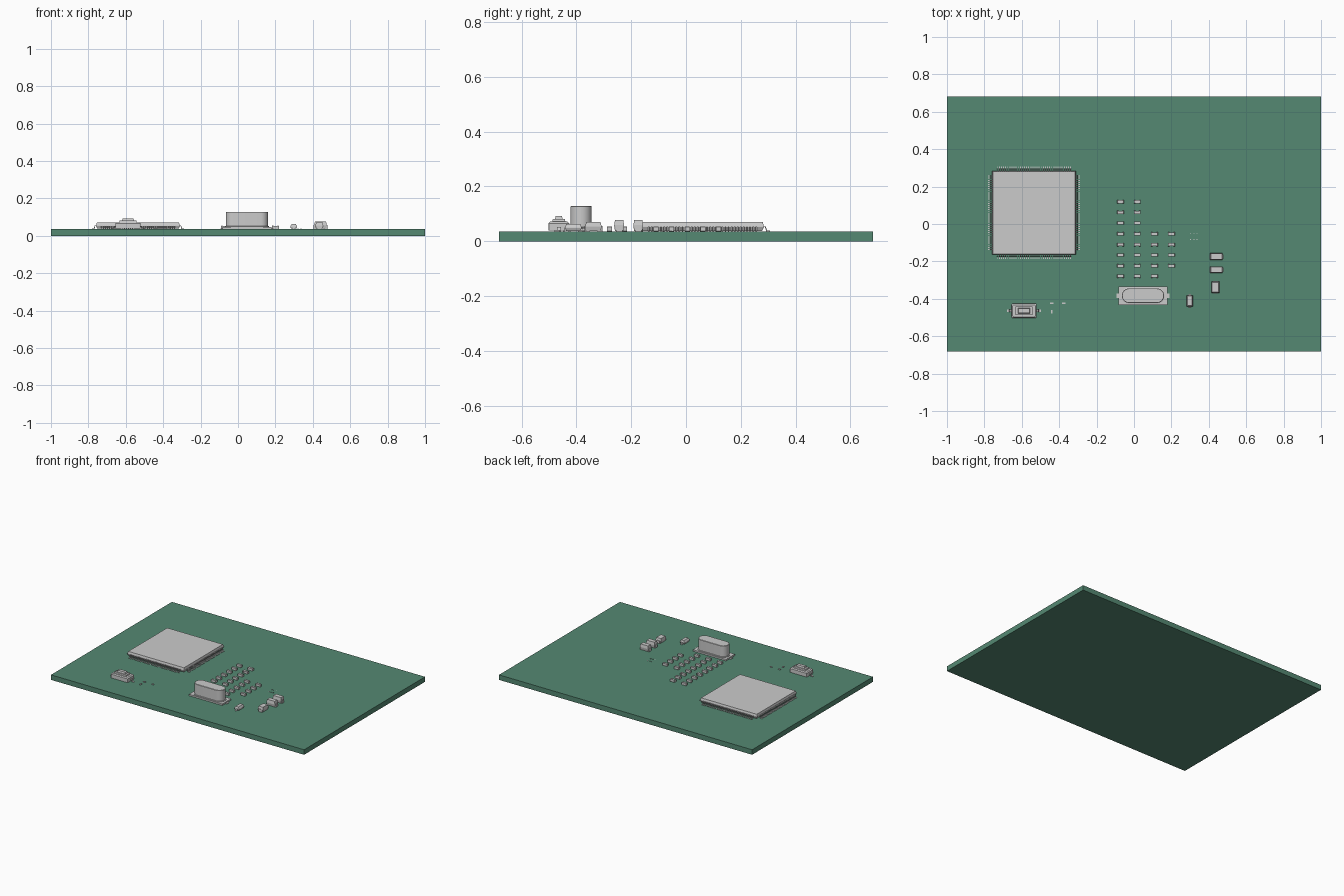
import bpy, bmesh, math

if "Cube" in bpy.data.objects:
    bpy.data.objects.remove(bpy.data.objects["Cube"])

T = 0.0357  # board thickness; every part sits on this height


def ring(hx, hy, r=0.0, n=5):
    """Rectangle outline, with rounded corners if r > 0."""
    if r <= 0:
        return [(hx, hy), (-hx, hy), (-hx, -hy), (hx, -hy)]
    pts = []
    for k, (sx, sy) in enumerate([(1, 1), (-1, 1), (-1, -1), (1, -1)]):
        for i in range(n + 1):
            a = (k + i / n) * math.pi / 2
            pts.append((sx * (hx - r) + r * math.cos(a), sy * (hy - r) + r * math.sin(a)))
    return pts


def stack(bm, levels, cx=0.0, cy=0.0, r=0.0, n=5):
    """Closed solid lofted through (half x, half y, z[, corner radius]) levels."""
    loops = []
    for lv in levels:
        rad = lv[3] if len(lv) > 3 else r
        loops.append([bm.verts.new((cx + x, cy + y, lv[2])) for x, y in ring(lv[0], lv[1], rad, n)])
    m = len(loops[0])
    for lo, hi in zip(loops, loops[1:]):
        for i in range(m):
            j = (i + 1) % m
            bm.faces.new((lo[i], lo[j], hi[j], hi[i]))
    bm.faces.new(loops[0][::-1])
    bm.faces.new(loops[-1])


def gull(bm, start, along, angle, width, reach, h, t):
    """Bent lead leaving the body at distance start, in direction angle."""
    prof = [(-0.004, h), (reach * 0.35, h), (reach * 0.55, t), (reach, t), (reach, 0),
            (reach * 0.42, 0), (reach * 0.22, h - t), (-0.004, h - t)]
    c, s = math.cos(angle), math.sin(angle)
    sides = []
    for w in (along - width / 2, along + width / 2):
        sides.append([bm.verts.new(((start + d) * c - w * s, (start + d) * s + w * c, z)) for d, z in prof])
    a, b = sides
    for i in range(8):
        j = (i + 1) % 8
        bm.faces.new((a[i], a[j], b[j], b[i]))
    bm.faces.new(a[::-1])
    bm.faces.new(b)


def mesh(name, bm):
    bmesh.ops.recalc_face_normals(bm, faces=bm.faces)
    me = bpy.data.meshes.new(name)
    bm.to_mesh(me)
    bm.free()
    return me


def place(name, me, x, y, z=T, rot=0.0):
    ob = bpy.data.objects.new(name, me)
    ob.location = (x, y, z)
    ob.rotation_euler.z = rot
    bpy.context.collection.objects.link(ob)
    return ob


# Circuit board
bm = bmesh.new()
stack(bm, [(1, 0.682, 0), (1, 0.682, T)])
board = place("board", mesh("board", bm), 0, 0, 0)
green = bpy.data.materials.new("board_green")
green.diffuse_color = (0.09, 0.25, 0.17, 1)
green.use_nodes = True
green.node_tree.nodes["Principled BSDF"].inputs["Base Color"].default_value = green.diffuse_color
board.data.materials.append(green)

# Large square chip: tapered body and 36 leads per side
CX, CY = -0.535, 0.06
bm = bmesh.new()
stack(bm, [(0.217, 0.217, 0.002), (0.224, 0.224, 0.016), (0.224, 0.224, 0.019), (0.220, 0.220, 0.034)])
place("processor_body", mesh("processor_body", bm), CX, CY)
bm = bmesh.new()
for side in range(4):
    for i in range(36):
        gull(bm, 0.223, (i - 17.5) * 0.0112, side * math.pi / 2, 0.005, 0.0235, 0.019, 0.003)
place("processor_leads", mesh("processor_leads", bm), CX, CY)


# Two-terminal chip parts: body between two slightly larger end caps
def chip_mesh(name, lx, ly, h, cap):
    bm = bmesh.new()
    e, b = lx / 2, lx * 0.03
    stack(bm, [(e - cap / 2, ly / 2 - 0.0008, 0.0008), (e - cap / 2, ly / 2 - 0.0008, h - 0.0008)])
    for s in (-1, 1):
        stack(bm, [(cap / 2 - b, ly / 2 - b, 0), (cap / 2, ly / 2, b),
                   (cap / 2, ly / 2, h - b), (cap / 2 - b, ly / 2 - b, h)], cx=s * (e - cap / 2))
    return mesh(name, bm)


small = chip_mesh("capacitor", 0.036, 0.018, 0.018, 0.008)
rows = [0.119, 0.062, 0.005, -0.053, -0.110, -0.166, -0.224, -0.279]
columns = {-0.072: rows, 0.018: rows, 0.109: rows[3:], 0.200: rows[3:7]}
for x, ys in columns.items():
    for y in ys:
        place("capacitor", small, x, y)

# Crystal: base plate, tall oval can, side terminals
KX, KY = 0.048, -0.383
bm = bmesh.new()
stack(bm, [(0.131, 0.05, 0.001), (0.131, 0.05, 0.012)])
for s in (-1, 1):
    stack(bm, [(0.03, 0.012, 0), (0.03, 0.012, 0.004)], cx=s * 0.112)
place("crystal_base", mesh("crystal_base", bm), KX, KY)
bm = bmesh.new()
stack(bm, [(0.118, 0.044, 0.011, 0.0438), (0.118, 0.044, 0.015, 0.0438), (0.113, 0.039, 0.016, 0.0388),
           (0.113, 0.039, 0.0905, 0.0388), (0.111, 0.037, 0.0925, 0.0368)], n=8)
can = place("crystal_can", mesh("crystal_can", bm), KX, KY)
can.data.shade_smooth()
can.data.set_sharp_from_angle(angle=math.radians(30))

# Push button: body, stepped plunger, end leads
BX, BY = -0.588, -0.464
bm = bmesh.new()
stack(bm, [(0.068, 0.038, 0.003, 0.006), (0.068, 0.038, 0.03, 0.006), (0.061, 0.032, 0.036, 0.006)], n=2)
place("button_body", mesh("button_body", bm), BX, BY)
bm = bmesh.new()
stack(bm, [(0.047, 0.024, 0.034), (0.045, 0.022, 0.045), (0.032, 0.014, 0.045), (0.029, 0.011, 0.057)])
place("button_plunger", mesh("button_plunger", bm), BX, BY)
bm = bmesh.new()
for a in (0, math.pi):
    gull(bm, 0.068, 0, a, 0.014, 0.023, 0.016, 0.004)
place("button_leads", mesh("button_leads", bm), BX, BY)


# Moulded parts: tapered body with wrapped end terminals
def moulded(name, lx, ly, h, x, y, rot, foot):
    bm = bmesh.new()
    stack(bm, [(lx / 2 - 0.004, ly / 2 - 0.003, 0.002), (lx / 2 - 0.001, ly / 2, h * 0.45),
               (lx / 2 - 0.001, ly / 2, h * 0.55), (lx / 2 - 0.005, ly / 2 - 0.003, h)])
    place(name + "_body", mesh(name, bm), x, y, T, rot)
    bm = bmesh.new()
    for s in (-1, 1):
        stack(bm, [(0.002, ly * 0.33, 0), (0.002, ly * 0.33, h * 0.55)], cx=s * (lx / 2 + foot))
        stack(bm, [(0.009, ly * 0.33, 0), (0.009, ly * 0.33, 0.003)], cx=s * (lx / 2 + foot - 0.007))
        if foot > 0:
            stack(bm, [(foot / 2 + 0.002, ly * 0.33, h * 0.45), (foot / 2 + 0.002, ly * 0.33, h * 0.55)],
                  cx=s * (lx / 2 + foot / 2))
    place(name + "_terminals", mesh(name + "_terminals", bm), x, y, T, rot)


Q = math.pi / 2
moulded("tantalum_upper", 0.069, 0.036, 0.042, 0.441, -0.174, 0, 0)
moulded("tantalum_lower", 0.069, 0.036, 0.042, 0.441, -0.244, 0, 0)
moulded("inductor", 0.062, 0.042, 0.035, 0.435, -0.338, Q, 0)

# Diode: moulded body with gull leads
bm = bmesh.new()
stack(bm, [(0.026, 0.014, 0.002), (0.030, 0.018, 0.012), (0.030, 0.018, 0.015), (0.026, 0.011, 0.027)])
for a in (0, math.pi):
    gull(bm, 0.030, 0, a, 0.014, 0.008, 0.014, 0.003)
place("diode", mesh("diode", bm), 0.298, -0.411, T, Q)

# Tiny exposed pads: six-pad footprint and three by the button
bm = bmesh.new()
stack(bm, [(0.003, 0.002, -0.001), (0.003, 0.002, 0.002)])
pad = mesh("small_pad", bm)
for x in (0.303, 0.320, 0.337):
    for y in (-0.049, -0.083):
        place("regulator_pad", pad, x, y)
bm = bmesh.new()
stack(bm, [(0.009, 0.004, -0.001), (0.009, 0.004, 0.005)])
tab = mesh("terminal_tab", bm)
for x, y in ((-0.440, -0.425), (-0.376, -0.425)):
    place("terminal_tab", tab, x, y)
place("terminal_tab", tab, -0.439, -0.470, T, Q)
